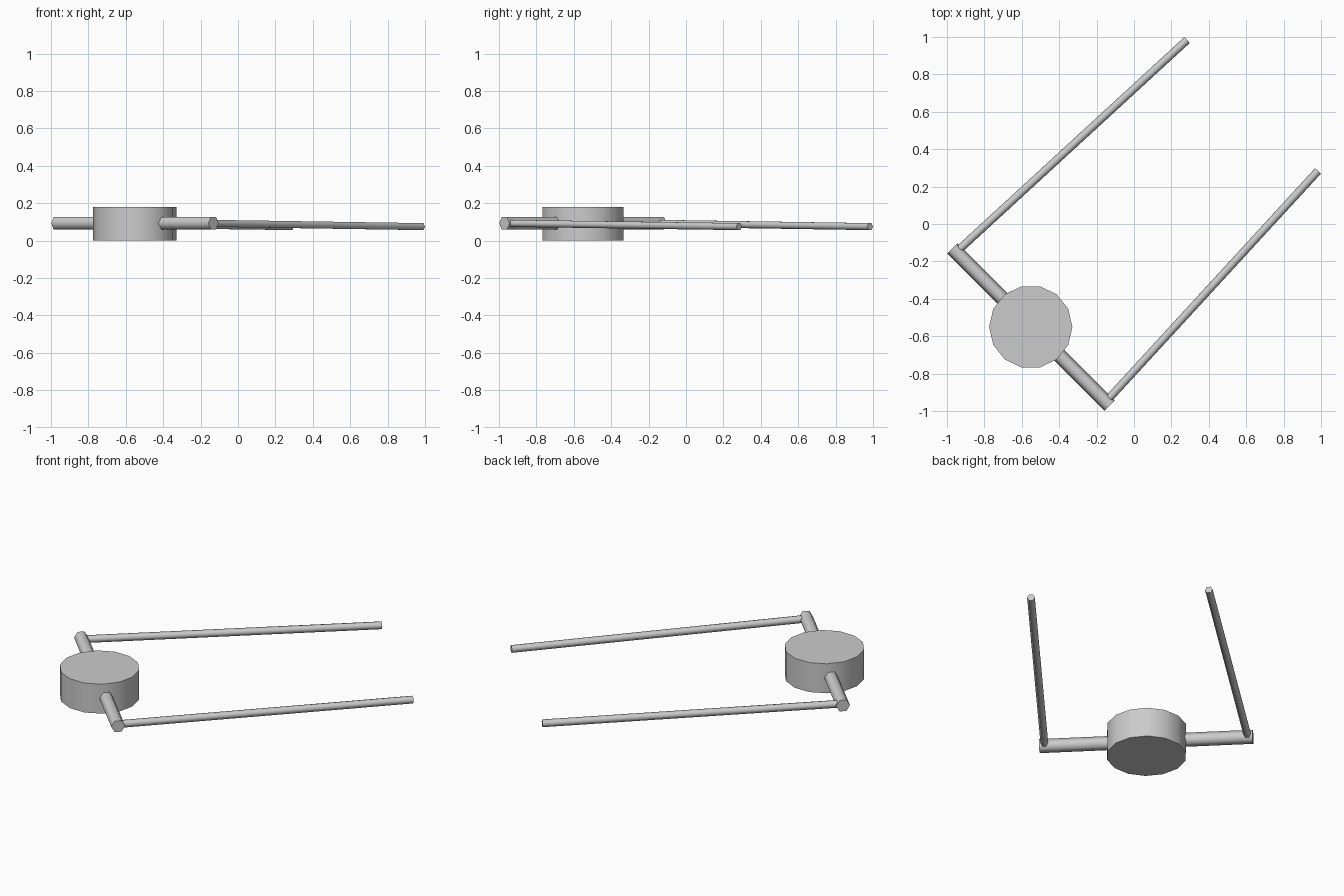
import bpy
import math
from mathutils import Vector

cube = bpy.data.objects.get("Cube")
if cube:
    bpy.data.objects.remove(cube, do_unlink=True)

grey = bpy.data.materials.new("plain grey")
grey.use_nodes = True
grey.diffuse_color = (0.6, 0.6, 0.6, 1)
grey.node_tree.nodes["Principled BSDF"].inputs["Base Color"].default_value = (0.6, 0.6, 0.6, 1)


def rod(name, start, end, radius, sides, turn=0.0):
    """Capped prism between two points, smooth around its side."""
    start, end = Vector(start), Vector(end)
    axis = end - start
    bpy.ops.mesh.primitive_cylinder_add(vertices=sides, radius=radius, depth=axis.length)
    obj = bpy.context.object
    obj.name = name
    # Turn the outline about its own axis before aiming it
    for v in obj.data.vertices:
        c, s = math.cos(turn), math.sin(turn)
        x, y, z = v.co
        v.co = (c * x - s * y, s * x + c * y, z)
    obj.rotation_euler = axis.to_track_quat('Z', 'Y').to_euler()
    obj.location = (start + end) / 2
    obj.data.materials.append(grey)
    bpy.ops.object.shade_smooth_by_angle(angle=math.radians(65))
    return obj


# Round hub, a corner pointing along x
rod("hub", (-0.552, -0.55, 0), (-0.552, -0.55, 0.18), 0.2225, 14, math.pi / 2)

# Hexagonal crossbar through the hub, flat on top
rod("crossbar", (-0.971, -0.131, 0.0925), (-0.131, -0.971, 0.0925), 0.039, 6, math.pi / 2)

# Two long legs, mirrored across the diagonal, sloping slightly down
for name, swap in (("left_leg", True), ("right_leg", False)):
    points = [(-0.95, -0.15, 0.0925), (0.284, 0.984, 0.075)]
    if swap:
        points = [(y, x, z) for x, y, z in points]
    rod(name, *points, 0.0215, 6, math.pi / 2)
